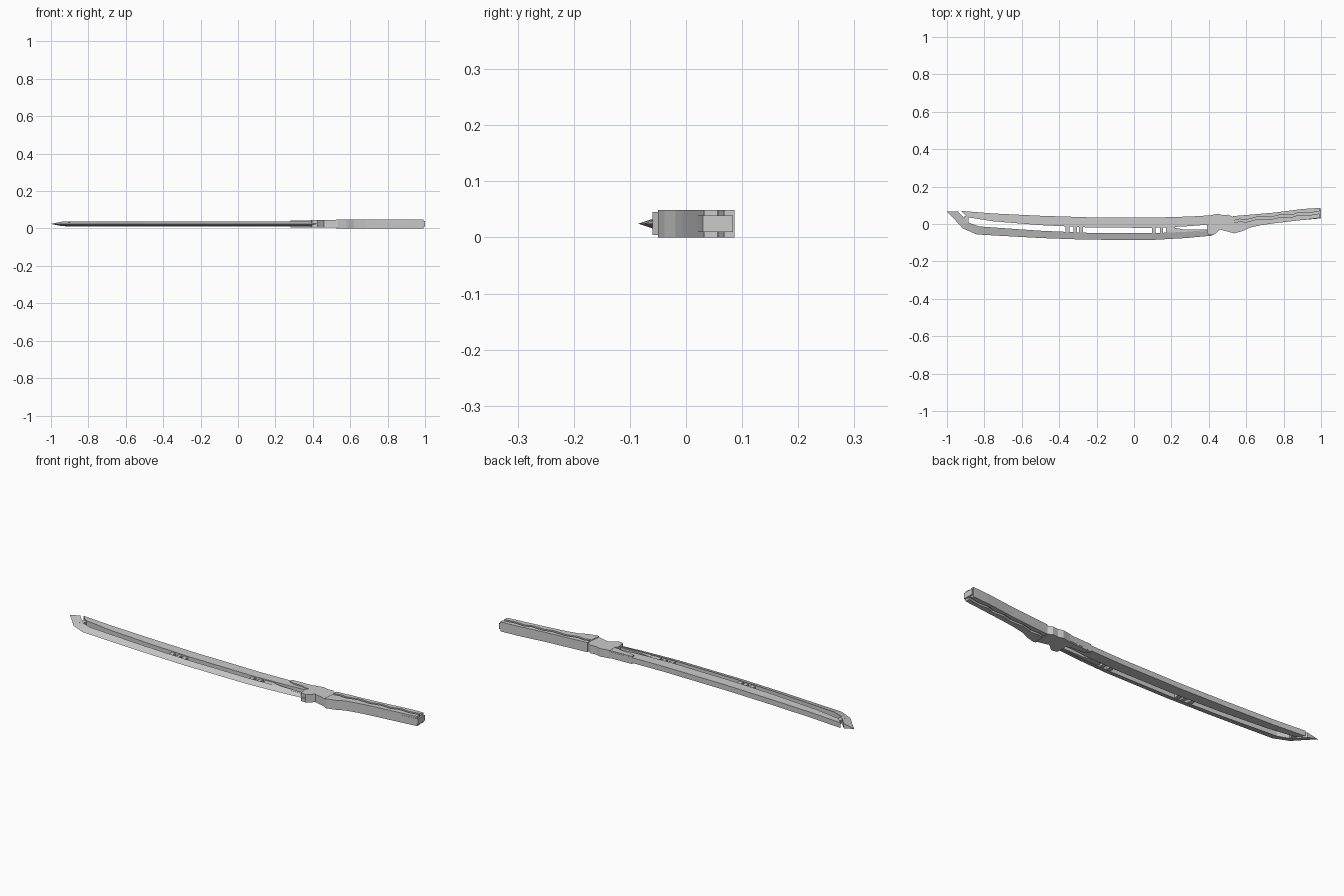
import bpy, bmesh

ZC = 0.0245  # mid-plane of the whole sword


def finish(name, bm):
    bmesh.ops.recalc_face_normals(bm, faces=bm.faces)
    me = bpy.data.meshes.new(name)
    bm.to_mesh(me)
    bm.free()
    ob = bpy.data.objects.new(name, me)
    bpy.context.collection.objects.link(ob)
    return ob


def strip(name, upper, lower, hu, hl):
    """Long bar between two matching polylines; hu / hl are half thicknesses."""
    bm = bmesh.new()
    rings = []
    for (ux, uy), (lx, ly) in zip(upper, lower):
        ring = [bm.verts.new((ux, uy, ZC + hu)), bm.verts.new((ux, uy, ZC - hu))]
        if hl > 0:
            ring += [bm.verts.new((lx, ly, ZC - hl)), bm.verts.new((lx, ly, ZC + hl))]
        else:
            ring.append(bm.verts.new((lx, ly, ZC)))
        rings.append(ring)
    n = len(rings[0])
    for a, b in zip(rings, rings[1:]):
        for i in range(n):
            j = (i + 1) % n
            bm.faces.new((a[i], a[j], b[j], b[i]))
    bm.faces.new(rings[0])
    bm.faces.new(rings[-1])
    return finish(name, bm)


def prism(name, pts, half):
    """Flat plan outline extruded evenly about the mid-plane."""
    bm = bmesh.new()
    face = bm.faces.new([bm.verts.new((x, y, ZC - half)) for x, y in pts])
    ext = bmesh.ops.extrude_face_region(bm, geom=[face])
    for v in ext["geom"]:
        if isinstance(v, bmesh.types.BMVert):
            v.co.z += 2 * half
    bmesh.ops.triangulate(bm, faces=[f for f in bm.faces if len(f.verts) > 4])
    return finish(name, bm)


# thick back bar of the blade
strip("blade_spine",
      [(-0.925, 0.07), (-0.75, 0.056), (-0.5, 0.044), (-0.25, 0.036),
       (0.1, 0.034), (0.3, 0.04), (0.44, 0.048)],
      [(-0.89, 0.036), (-0.75, 0.014), (-0.5, -0.006), (-0.25, -0.018),
       (0.1, -0.021), (0.27, -0.013), (0.44, 0.0)], 0.0135, 0.0135)

# wedge-shaped cutting edge, sweeping up into the tip
strip("blade_edge",
      [(-0.94, 0.066), (-0.905, 0.028), (-0.885, 0.008), (-0.83, -0.013), (-0.5, -0.036),
       (-0.25, -0.047), (0.1, -0.049), (0.28, -0.042), (0.42, -0.03)],
      [(-1.0, 0.066), (-0.96, 0.025), (-0.915, -0.024), (-0.84, -0.056), (-0.5, -0.075),
       (-0.25, -0.084), (0.1, -0.085), (0.28, -0.075), (0.42, -0.062)], 0.012, 0)

# small bridges joining spine and edge
for i, (x, y, w) in enumerate([(-0.895, 0.025, 0.022), (-0.355, -0.028, 0.02),
                               (-0.315, -0.03, 0.018), (-0.283, -0.031, 0.022),
                               (0.105, -0.035, 0.02), (0.147, -0.034, 0.018),
                               (0.195, -0.032, 0.05)]):
    h = 0.019
    prism(f"blade_bridge_{i}", [(x - w / 2, y - h), (x + w / 2, y - h),
                                (x + w / 2, y + h), (x - w / 2, y + h)], 0.009)

# inner rail on the edge and the raised collar on the spine
prism("edge_rail", [(0.22, -0.05), (0.40, -0.04), (0.40, -0.03), (0.27, -0.03), (0.22, -0.02)], 0.01)
prism("spine_collar", [(0.28, 0.039), (0.28, 0.022), (0.31, 0.012), (0.36, 0.012),
                       (0.38, 0.004), (0.44, 0.004), (0.44, 0.048), (0.38, 0.043)], 0.0195)

# guard block between blade and handle
prism("guard", [(0.40, 0.045), (0.45, 0.055), (0.475, 0.047), (0.505, 0.05), (0.535, 0.034),
                (0.535, -0.05), (0.50, -0.04), (0.46, -0.03), (0.425, -0.06), (0.395, -0.056),
                (0.39, -0.01), (0.40, 0.0)], 0.0205)

# handle core, showing in the groove and at the butt
prism("handle_core", [(0.50, 0.03), (0.53, 0.038), (1.0, 0.084), (1.0, 0.03),
                      (0.75, 0.008), (0.62, -0.015), (0.50, -0.03)], 0.0145)

# wavy groove line that both grips follow
wave = [(0.53, 0.012), (0.565, 0.02), (0.60, 0.016), (0.66, 0.032), (0.73, 0.03),
        (0.78, 0.043), (0.84, 0.041), (0.88, 0.055), (0.93, 0.052), (0.992, 0.062)]

prism("grip_lower", [(x, y - 0.006) for x, y in wave] +
      [(0.992, 0.032), (0.75, 0.004), (0.68, -0.006), (0.62, -0.019),
       (0.58, -0.038), (0.535, -0.05), (0.525, -0.046)], 0.0245)
prism("grip_upper", [(x, y + 0.006) for x, y in wave] +
      [(0.992, 0.086), (0.90, 0.08), (0.75, 0.061), (0.53, 0.042)], 0.0245)
